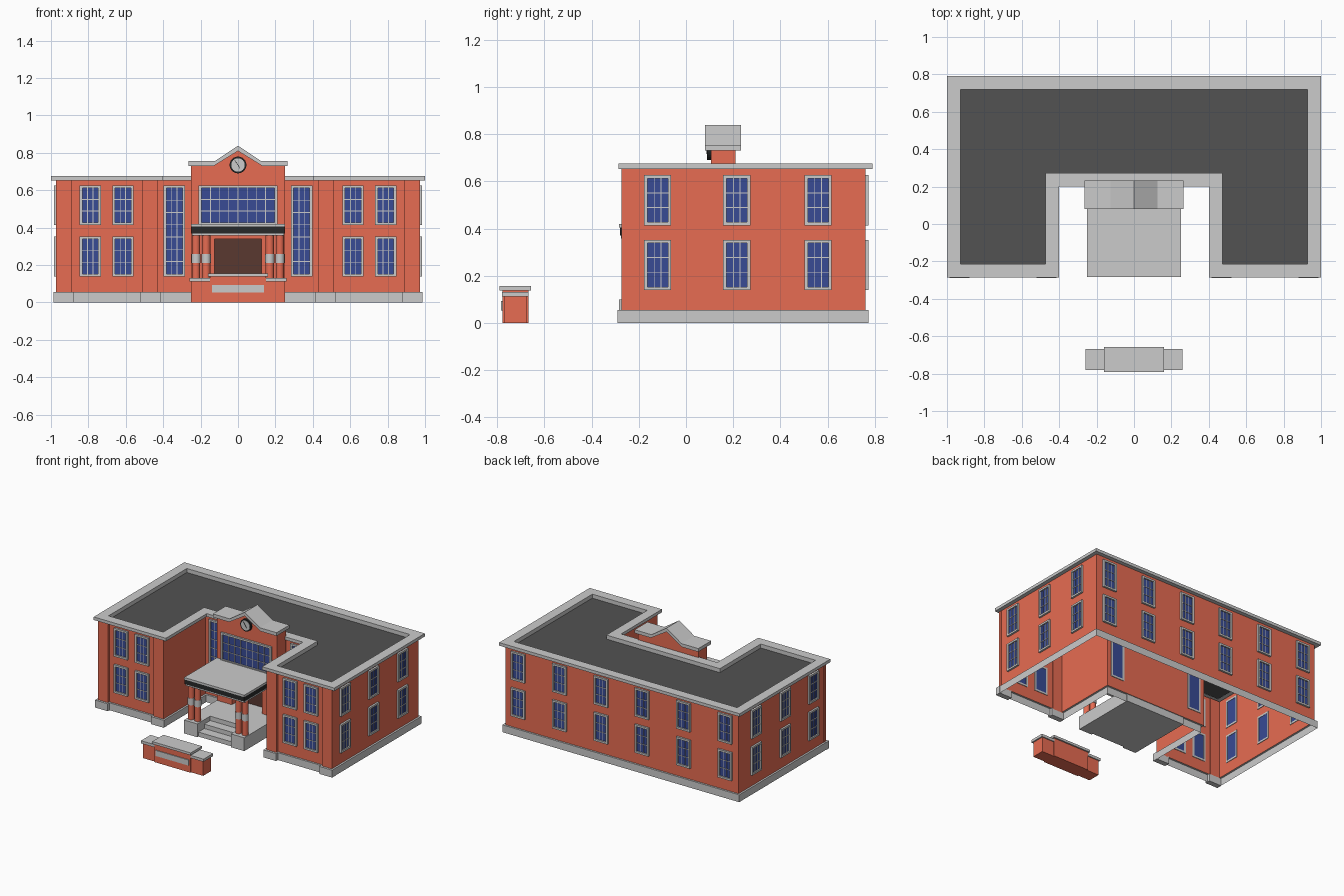
import bpy, bmesh, math
from mathutils import Matrix, Vector

if "Cube" in bpy.data.objects:
    bpy.data.objects.remove(bpy.data.objects["Cube"])

def material(name, rgb):
    m = bpy.data.materials.new(name)
    m.diffuse_color = (*rgb, 1)
    m.use_nodes = True
    m.node_tree.nodes["Principled BSDF"].inputs["Base Color"].default_value = m.diffuse_color
    return m

BRICK = material("brick", (0.8, 0.15, 0.085))
GLASS = material("glass", (0.04, 0.07, 0.3))
DARK = material("dark_roof", (0.085, 0.085, 0.085))
BLACK = material("black", (0.02, 0.022, 0.022))
DOOR = material("dark_door", (0.1, 0.04, 0.03))
I4 = Matrix.Identity(4)

def finish(name, bm, mat=None):
    bmesh.ops.recalc_face_normals(bm, faces=bm.faces)
    me = bpy.data.meshes.new(name)
    bm.to_mesh(me)
    bm.free()
    ob = bpy.data.objects.new(name, me)
    bpy.context.collection.objects.link(ob)
    if mat:
        me.materials.append(mat)
    return ob

def add_box(bm, x0, x1, y0, y1, z0, z1, m=I4):
    size = Matrix.Diagonal((x1 - x0, y1 - y0, z1 - z0, 1))
    mid = Matrix.Translation(((x0 + x1) / 2, (y0 + y1) / 2, (z0 + z1) / 2))
    bmesh.ops.create_cube(bm, size=1, matrix=m @ mid @ size)

def boxes(name, specs, mat=None, mirror=False):
    bm = bmesh.new()
    for s in specs:
        add_box(bm, *s)
        if mirror:
            add_box(bm, -s[1], -s[0], *s[2:])
    return finish(name, bm, mat)

def extrude_front(name, half, y0, y1, mat=None):
    """Mirror a right-half (x, z) outline and extrude it along y."""
    pts = half + [(-x, z) for x, z in reversed(half) if x > 0]
    bm = bmesh.new()
    f = bm.faces.new([bm.verts.new((x, y0, z)) for x, z in pts])
    g = bmesh.ops.extrude_face_region(bm, geom=[f])
    bmesh.ops.translate(bm, vec=(0, y1 - y0, 0),
                        verts=[v for v in g["geom"] if isinstance(v, bmesh.types.BMVert)])
    return finish(name, bm, mat)

def u_plan(d):
    """U-shaped wall outline, pushed outward by d."""
    half = [(0.43 - d, 0.23 - d), (0.43 - d, -0.255 - d), (0.97 + d, -0.255 - d), (0.97 + d, 0.76 + d)]
    return half + [(-x, y) for x, y in reversed(half)]

def sweep(name, profile, mat=None, closed=False):
    """Carry an (offset, z) profile round the U plan."""
    bm = bmesh.new()
    loops = [[bm.verts.new((x, y, z)) for x, y in u_plan(d)] for d, z in profile]
    for a, b in zip(loops, loops[1:] + loops[:1] if closed else loops[1:]):
        for i in range(8):
            j = (i + 1) % 8
            bm.faces.new((a[i], a[j], b[j], b[i]))
    return finish(name, bm, mat)

# Main U-shaped building: walls, plinth, parapet cap, roof
sweep("walls", [(0, 0.055), (0, 0.655)], BRICK)
sweep("plinth", [(0, 0.055), (0.014, 0.055), (0.014, 0)])
sweep("parapet_cap", [(-0.042, 0.64), (-0.042, 0.675), (0.03, 0.675), (0.03, 0.652), (0, 0.652)])
bm = bmesh.new()
bm.faces.new([bm.verts.new((x, y, 0.645)) for x, y in u_plan(-0.042)])
finish("roof", bm, DARK)

# Corner pilasters on the wing fronts
boxes("pilasters", [(0.89, 0.972, -0.274, -0.25, 0.05, 0.655),
                    (0.428, 0.51, -0.274, -0.25, 0.05, 0.655)], BRICK, True)
boxes("pilaster_bases", [(0.88, 0.986, -0.29, -0.25, 0, 0.056),
                         (0.414, 0.52, -0.29, -0.25, 0, 0.056)], None, True)

# Windows: one mesh for all frames, one for all panes
frames, panes = bmesh.new(), bmesh.new()

def window(pos, w, h, turn=0, cols=3, rows=3):
    m = Matrix.Translation(pos) @ Matrix.Rotation(math.radians(turn), 4, 'Z')
    a, b, t = w / 2, h / 2, 0.014
    for s in (-1, 1):
        xs, zs = sorted((s * a, s * (a - t))), sorted((s * b, s * (b - t)))
        add_box(frames, *xs, -0.014, 0.004, -b, b, m)
        add_box(frames, -a + t, a - t, -0.014, 0.004, *zs, m)
    for i in range(1, cols):
        x = -a + t + (w - 2 * t) * i / cols
        add_box(frames, x - 0.002, x + 0.002, -0.008, 0, -b + t, b - t, m)
    for i in range(1, rows):
        z = -b + t + (h - 2 * t) * i / rows
        add_box(frames, -a + t, a - t, -0.008, 0, z - 0.002, z + 0.002, m)
    add_box(panes, -a + t, a - t, -0.004, 0.002, -b + t, b - t, m)

for z in (0.246, 0.52):
    for s in (-1, 1):
        for x in (0.615, 0.79):
            window((s * x, -0.255, z), 0.113, 0.213)
        for y in (-0.12, 0.215, 0.56):
            window((s * 0.97, y, z), 0.115, 0.213, 90 * s)
        for x in (0.17, 0.515, 0.86):
            window((s * x, 0.76, z), 0.115, 0.213, 180)
for s in (-1, 1):
    window((s * 0.34, 0.23, 0.383), 0.115, 0.487, 0, 3, 7)
window((0, 0.105, 0.52), 0.42, 0.213, 0, 8, 3)
finish("window_frames", frames)
finish("window_panes", panes, GLASS)

# Entrance bay with doorway notch, gabled top and cap
extrude_front("entrance_bay", [(0.125, 0.34), (0.125, 0.09), (0.25, 0.09), (0.25, 0.735),
                               (0.13, 0.735), (0, 0.815)], 0.105, 0.21, BRICK)
extrude_front("gable_cap", [(0, 0.81), (0.13, 0.73), (0.265, 0.73), (0.265, 0.755),
                            (0.125, 0.755), (0, 0.838)], 0.08, 0.232)
boxes("door_panel", [(-0.13, 0.13, 0.19, 0.2, 0.09, 0.345)], DOOR)

# Clock on the gable
def cylinder(bm, pos, r, depth, seg, upright=True):
    m = Matrix.Translation(pos)
    if not upright:
        m = m @ Matrix.Rotation(math.pi / 2, 4, 'X')
    bmesh.ops.create_cone(bm, cap_ends=True, segments=seg, radius1=r, radius2=r, depth=depth, matrix=m)

for name, r, front, mat in (("clock_rim", 0.045, 0.09, BLACK), ("clock_face", 0.036, 0.088, None)):
    bm = bmesh.new()
    cylinder(bm, (0, (front + 0.108) / 2, 0.735), r, 0.108 - front, 24, False)
    finish(name, bm, mat)
bm = bmesh.new()
for ang, length in ((-35, 0.03), (150, 0.02)):
    m = Matrix.Translation((0, 0.087, 0.735)) @ Matrix.Rotation(math.radians(ang), 4, 'Y')
    add_box(bm, -0.0015, 0.0015, -0.001, 0.001, 0, length, m)
finish("clock_hands", bm, BLACK)

# Portico: platform, steps, cheek blocks, canopy
boxes("platform", [(-0.25, 0.25, -0.13, 0.225, 0, 0.1)])
boxes("steps", [(-0.14, 0.14, -0.27, -0.13, 0, 0.034), (-0.14, 0.14, -0.2, -0.13, 0.034, 0.067)])
boxes("cheek_blocks", [(0.14, 0.25, -0.283, -0.13, 0, 0.1)], None, True)
boxes("canopy_slabs", [(-0.25, 0.25, -0.283, 0.11, 0.405, 0.42),
                       (-0.245, 0.245, -0.275, 0.11, 0.358, 0.37)])
boxes("canopy_band", [(-0.248, 0.248, -0.28, 0.108, 0.37, 0.405)], BLACK)

# Paired round columns with pale bands
shafts, bands = bmesh.new(), bmesh.new()
for x in (-0.224, -0.17, 0.17, 0.224):
    cylinder(shafts, (x, -0.235, 0.23), 0.022, 0.26, 16)
    cylinder(bands, (x, -0.235, 0.235), 0.0245, 0.05, 16)
for name, bm, mat in (("columns", shafts, BRICK), ("column_bands", bands, None)):
    ob = finish(name, bm, mat)
    bpy.context.view_layer.objects.active = ob
    ob.select_set(True)
    bpy.ops.object.shade_smooth_by_angle()
    ob.select_set(False)

# Free-standing entrance wall with a blank plaque
boxes("sign_wall", [(-0.15, 0.15, -0.778, -0.668, 0, 0.14)], BRICK)
boxes("sign_piers", [(0.145, 0.25, -0.77, -0.675, 0, 0.115)], BRICK, True)
boxes("sign_cap", [(-0.16, 0.16, -0.79, -0.657, 0.138, 0.156)])
boxes("sign_pier_caps", [(0.15, 0.26, -0.78, -0.667, 0.112, 0.132)], None, True)
boxes("sign_plaque", [(-0.138, 0.138, -0.784, -0.776, 0.052, 0.094)])
